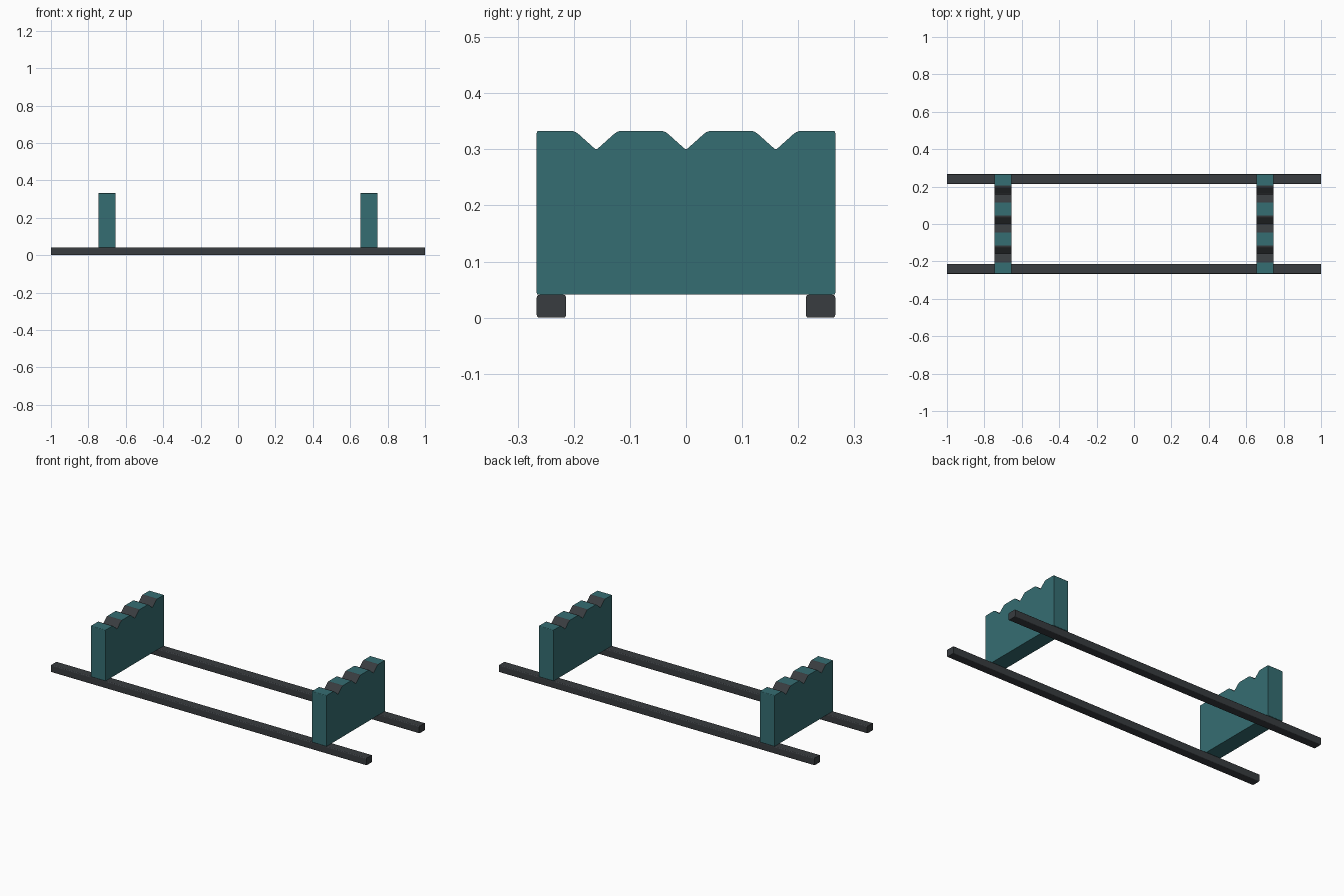
import bpy, bmesh
from mathutils import Vector

if "Cube" in bpy.data.objects:
    bpy.data.objects.remove(bpy.data.objects["Cube"])


def material(name, color):
    m = bpy.data.materials.new(name)
    m.diffuse_color = color
    m.use_nodes = True
    m.node_tree.nodes["Principled BSDF"].inputs["Base Color"].default_value = m.diffuse_color
    return m


TEAL = material("teal_panel", (0.036, 0.155, 0.17, 1))
DARK = material("dark_rubber", (0.04, 0.045, 0.05, 1))

RAIL_TOP, TOP, HALF_Y = 0.041, 0.333, 0.266
NOTCHES = (-0.16, 0.0, 0.16)


def rounded(points, steps=3):
    """Round each (y, z, radius) corner of a closed outline."""
    out = []
    for i, (y, z, r) in enumerate(points):
        p = Vector((y, z))
        a = Vector(points[i - 1][:2]) - p
        b = Vector(points[(i + 1) % len(points)][:2]) - p
        a, b = p + a.normalized() * r, p + b.normalized() * r
        for k in range(steps + 1):
            t = k / steps
            out.append(a * (1 - t) ** 2 + p * 2 * t * (1 - t) + b * t * t)
    return out


def extrude_x(name, outline, x0, x1, mats):
    bm = bmesh.new()
    face = bm.faces.new([bm.verts.new((x0, p.x, p.y)) for p in outline])
    ext = bmesh.ops.extrude_face_region(bm, geom=[face])
    moved = [v for v in ext["geom"] if isinstance(v, bmesh.types.BMVert)]
    bmesh.ops.translate(bm, verts=moved, vec=(x1 - x0, 0, 0))
    bmesh.ops.recalc_face_normals(bm, faces=bm.faces)
    # notch surfaces take the second material
    if len(mats) > 1:
        for f in bm.faces:
            c = f.calc_center_median()
            near = min(abs(c.y - n) for n in NOTCHES)
            if abs(f.normal.x) < 0.5 and c.z > 0.25 and near < 0.045:
                f.material_index = 1
    me = bpy.data.meshes.new(name)
    bm.to_mesh(me)
    bm.free()
    for m in mats:
        me.materials.append(m)
    ob = bpy.data.objects.new(name, me)
    bpy.context.collection.objects.link(ob)
    return ob


# Notched panel outline: square block with three V cradles in the top edge
panel = [(HALF_Y, TOP, 0.004)]
for n in reversed(NOTCHES):
    panel += [(n + 0.038, TOP, 0.008), (n, 0.299, 0.004), (n - 0.038, TOP, 0.008)]
panel += [(-HALF_Y, TOP, 0.004), (-HALF_Y, RAIL_TOP, 0.003), (HALF_Y, RAIL_TOP, 0.003)]

for side, x in (("left", -0.701), ("right", 0.701)):
    extrude_x(side + "_notched_panel", rounded(panel), x - 0.046, x + 0.046, [TEAL, DARK])

# Long base rails
for side, s in (("front", -1), ("back", 1)):
    y0, y1 = s * 0.24 - 0.026, s * 0.24 + 0.026
    r = 0.005
    rail = [(y0, 0, r), (y1, 0, r), (y1, RAIL_TOP, r), (y0, RAIL_TOP, r)]
    extrude_x(side + "_rail", rounded(rail), -1, 1, [DARK])
